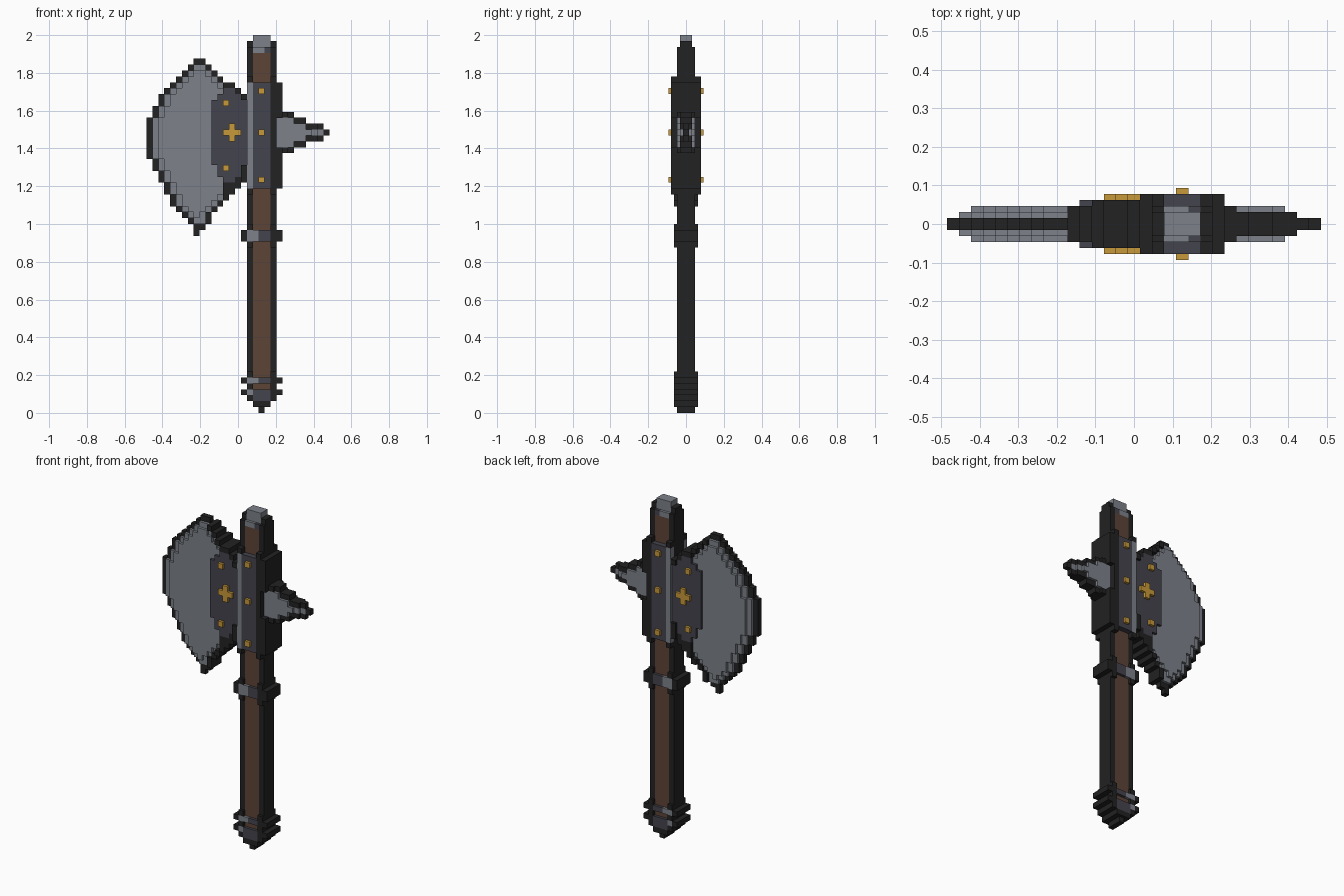
import bpy, bmesh

if "Cube" in bpy.data.objects:
    bpy.data.objects.remove(bpy.data.objects["Cube"])

U = 2 / 64                 # voxel size
X0 = -15.5 * U             # left edge of column 0


def material(name, rgb):
    m = bpy.data.materials.new(name)
    m.diffuse_color = (*rgb, 1)
    m.use_nodes = True
    m.node_tree.nodes["Principled BSDF"].inputs["Base Color"].default_value = m.diffuse_color
    return m


MATS = [material("outline black", (0.016, 0.016, 0.016)),
        material("light steel", (0.205, 0.223, 0.254)),
        material("dark iron", (0.056, 0.056, 0.074)),
        material("brown wood", (0.107, 0.056, 0.037)),
        material("gold", (0.578, 0.319, 0.042))]
BLACK, STEEL, IRON, WOOD, GOLD = range(5)


def relief(name, cells):
    """Voxel relief, mirrored front/back. cells[(column, row)] = (thickness in voxels, material)."""
    bm = bmesh.new()

    def quad(points, mat):
        bm.faces.new([bm.verts.new(p) for p in points]).material_index = mat

    for (i, k), (t, mat) in cells.items():
        xa, xb, za, zb, h = X0 + i * U, X0 + (i + 1) * U, k * U, (k + 1) * U, t * U / 2
        quad([(xa, -h, za), (xb, -h, za), (xb, -h, zb), (xa, -h, zb)], mat)
        quad([(xa, h, zb), (xb, h, zb), (xb, h, za), (xa, h, za)], mat)
        # walls wherever the neighbouring cell is thinner
        for n, (px, pz), (qx, qz) in (((i - 1, k), (xa, zb), (xa, za)), ((i + 1, k), (xb, za), (xb, zb)),
                                      ((i, k - 1), (xa, za), (xb, za)), ((i, k + 1), (xb, zb), (xa, zb))):
            low = cells.get(n, (0, 0))[0] * U / 2
            if low >= h:
                continue
            for a, b in ([(-h, h)] if low == 0 else [(-h, -low), (low, h)]):
                quad([(px, a, pz), (px, b, pz), (qx, b, qz), (qx, a, qz)], mat)
    bmesh.ops.remove_doubles(bm, verts=bm.verts, dist=1e-5)
    me = bpy.data.meshes.new(name)
    bm.to_mesh(me)
    bm.free()
    for m in MATS:
        me.materials.append(m)
    ob = bpy.data.objects.new(name, me)
    bpy.context.collection.objects.link(ob)
    return ob


def block(cols, rows, t, mat):
    """Rectangle of cells, bounds inclusive."""
    return {(i, k): (t, mat) for i in range(cols[0], cols[1] + 1) for k in range(rows[0], rows[1] + 1)}


def banded(rows, t):
    """Black-edged band around the handle: light on the left, dark on the right."""
    c = block((16, 22), rows, t, BLACK)
    c.update(block((17, 18), rows, t, STEEL))
    c.update(block((19, 20), rows, t, IRON))
    return c


def depth(cell, inside):
    """Distance of a cell from the silhouette edge, 1 to 3."""
    i, k = cell
    ring = [(i - 1, k), (i + 1, k), (i, k - 1), (i, k + 1)]
    if not all(n in inside for n in ring):
        return 1
    far = [(i + a, k + b) for a in range(-2, 3) for b in range(-2, 3) if abs(a) + abs(b) == 2]
    return 3 if all(n in inside for n in far) else 2


# Axe blade with its riveted cheek plate
left = [8, 8, 7, 6, 5, 4, 4, 3, 3, 2, 2, 1, 1] + [0] * 7 + [1, 1, 2, 2, 3, 4, 5, 6, 7, 8]
right = [9, 10, 11, 11, 12, 13, 14, 15, 16] + [17] * 15 + [16, 15, 13, 12, 11, 10]
shape = {(i, 30 + n) for n in range(30) for i in range(left[n], right[n])}
inside = shape | set(block((17, 18), (37, 56), 1, 0))
plate_rows = {11: (42, 52), 12: (40, 53), 13: (39, 54), 14: (39, 54), 15: (40, 53), 16: (42, 52)}
blade = {}
for c in shape:
    i, k = c
    d = depth(c, inside)
    lo, hi = plate_rows.get(i, (1, 0))
    if d > 1 and lo <= k <= hi:
        blade[c] = (4, IRON)
    elif d == 1 or i >= 13:
        blade[c] = (5 if i == 16 else 4 if i >= 12 else 3 if i >= 10 else 1, BLACK)
    else:
        blade[c] = (d, STEEL)
relief("axe_blade", blade)

# Back spike
reach = {22: 3, 23: 3, 24: 3, 25: 2, 26: 2, 27: 1, 28: 1, 29: 1, 30: 0}
shape = {(i, 47 + n) for i, r in reach.items() for n in range(-r, r + 1)}
inside = shape | set(block((20, 21), (43, 51), 1, 0))
spike = {}
for c in shape:
    cap = {28: 2, 29: 1, 30: 1}.get(c[0], 3)
    edge = depth(c, inside) == 1
    spike[c] = (min(cap, 2 if edge and c[0] != 23 else 3), BLACK if edge else STEEL)
relief("back_spike", spike)

# Handle with steel top cap
handle = block((17, 21), (4, 61), 3, BLACK)
handle.update(block((18, 20), (4, 60), 3, WOOD))
handle.update(block((17, 21), (62, 62), 2, BLACK))
handle.update(block((18, 19), (61, 61), 3, STEEL))
handle.update(block((18, 20), (62, 63), 2, STEEL))
handle[(20, 61)] = (3, IRON)
relief("handle", handle)

# Collar holding the head on the handle
collar = block((17, 22), (38, 55), 5, BLACK)
collar.update(block((17, 17), (38, 55), 5, STEEL))
collar.update(block((18, 20), (38, 55), 5, IRON))
for i in (17, 21):
    for k in (37, 56):
        collar[(i, k)] = (5, BLACK)
for k in range(45, 50):
    del collar[(22, k)]
relief("head_collar", collar)

# Handle ring
ring = banded((29, 30), 4)
for i in (17, 21):
    for k in (28, 31):
        ring[(i, k)] = (4, BLACK)
relief("handle_ring", ring)

# Pommel
pommel = block((17, 21), (2, 6), 4, BLACK)
pommel.update(block((18, 20), (4, 6), 3, WOOD))
pommel.update(banded((5, 5), 4))
pommel.update(block((16, 22), (3, 3), 4, BLACK))
pommel.update(block((18, 20), (2, 3), 4, IRON))
pommel.update(block((18, 20), (1, 1), 4, BLACK))
pommel[(17, 3)] = (4, STEEL)
pommel[(19, 0)] = (3, BLACK)
relief("pommel", pommel)

# Gold rivets and cross
for n, k in enumerate((39, 47, 54)):
    relief(f"collar_rivet_{n + 1}", block((19, 19), (k, k), 6, GOLD))
for n, k in enumerate((41, 52)):
    relief(f"plate_rivet_{n + 1}", block((13, 13), (k, k), 5, GOLD))
relief("plate_cross", {**block((13, 15), (47, 47), 5, GOLD), **block((14, 14), (46, 48), 5, GOLD)})
